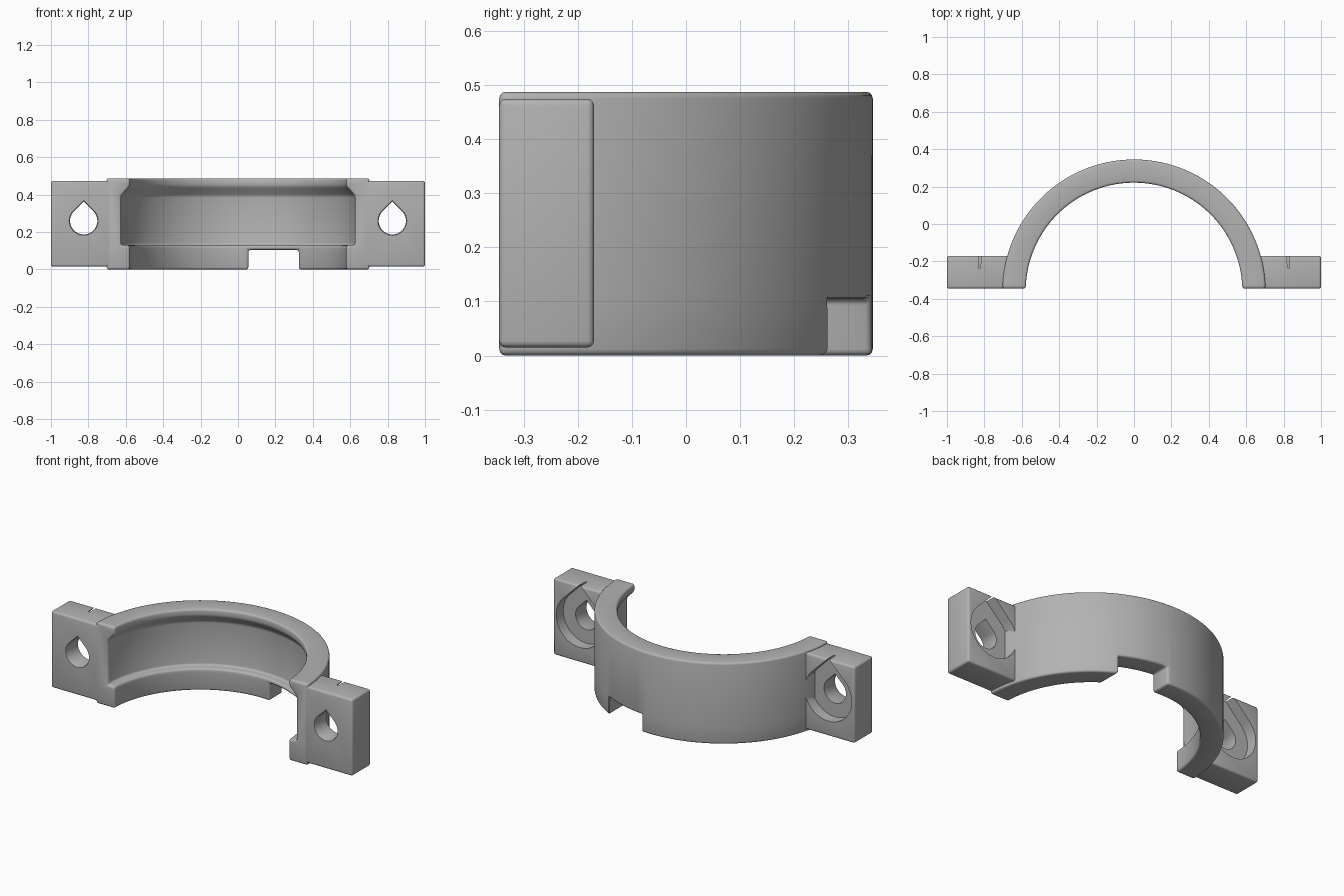
import bpy, bmesh, math

cube = bpy.data.objects.get("Cube")
if cube:
    bpy.data.objects.remove(cube, do_unlink=True)

GREY = (0.45, 0.45, 0.45, 1)
mat = bpy.data.materials.new("plain grey")
mat.use_nodes = True
mat.diffuse_color = GREY
mat.node_tree.nodes["Principled BSDF"].inputs["Base Color"].default_value = GREY

FRONT, BACK = -0.345, -0.17     # depth range of the bolt flanges
CY = -0.358                     # arc centre
R_OUT, R_IN, R_GROOVE = 0.703, 0.579, 0.626
HEIGHT, NOTCH_TOP, LIP_TOP = 0.487, 0.105, 0.13


def make_object(name, bm):
    bmesh.ops.recalc_face_normals(bm, faces=bm.faces)
    mesh = bpy.data.meshes.new(name)
    bm.to_mesh(mesh)
    bm.free()
    obj = bpy.data.objects.new(name, mesh)
    bpy.context.collection.objects.link(obj)
    mesh.materials.append(mat)
    return obj


def apply_modifier(obj, kind, **settings):
    mod = obj.modifiers.new(kind.title(), kind)
    for key, value in settings.items():
        setattr(mod, key, value)
    bpy.ops.object.select_all(action='DESELECT')
    obj.select_set(True)
    bpy.context.view_layer.objects.active = obj
    bpy.ops.object.modifier_apply(modifier=mod.name)


def smooth(obj):
    bpy.ops.object.select_all(action='DESELECT')
    obj.select_set(True)
    bpy.context.view_layer.objects.active = obj
    bpy.ops.object.shade_smooth_by_angle(angle=math.radians(32))


# Half ring: section swept in three spans, the middle one being the notch
section = [(R_OUT, 0), (R_OUT, NOTCH_TOP), (R_OUT, HEIGHT), (R_IN, HEIGHT),
           (R_IN, 0.445), (R_GROOVE, 0.395), (R_GROOVE, LIP_TOP),
           (R_IN, LIP_TOP), (R_IN, NOTCH_TOP), (R_IN, 0)]
SPANS = (40, 9, 26)


def station_angles(r):
    end = math.acos((FRONT - CY) / r)
    stops = [-end, math.asin(0.055 / r), math.asin(0.325 / r), end]
    angles = [stops[0]]
    for a, b, n in zip(stops, stops[1:], SPANS):
        angles += [a + (b - a) * (i + 1) / n for i in range(n)]
    return angles


bm = bmesh.new()
columns = []
for r, z in section:
    columns.append([bm.verts.new((r * math.sin(a), CY + r * math.cos(a), z))
                    for a in station_angles(r)])
n = len(section)
first, last = SPANS[0], SPANS[0] + SPANS[1]


def strip(i, j, k):
    bm.faces.new((columns[i][k], columns[i][k + 1], columns[j][k + 1], columns[j][k]))


for k in range(sum(SPANS)):
    if first <= k < last:
        for i in range(1, n - 2):
            strip(i, i + 1, k)
        strip(n - 2, 1, k)
    else:
        for i in range(n):
            strip(i, (i + 1) % n, k)
for k in (first, last):
    bm.faces.new([columns[i][k] for i in (0, 1, n - 2, n - 1)])
for k in (0, -1):
    bm.faces.new([c[k] for c in columns])
bmesh.ops.delete(bm, geom=[v for v in bm.verts if not v.link_faces], context='VERTS')
ring = make_object("half_ring", bm)
apply_modifier(ring, 'BEVEL', width=0.012, segments=3, limit_method='ANGLE',
               angle_limit=math.radians(30))
smooth(ring)


# Teardrop cutter: bolt hole in front, wider recess behind
def teardrop_cutter(cx, cz):
    bm = bmesh.new()
    rings = []
    for y, r in [(-0.35, 0.08), (-0.336, 0.073), (-0.235, 0.073),
                 (-0.235, 0.155), (-0.16, 0.156)]:
        pts = [(0, r * math.sqrt(2))]
        for i in range(37):
            a = math.radians(45 - 270 * i / 36)
            pts.append((r * math.cos(a), r * math.sin(a)))
        rings.append([bm.verts.new((cx + x, y, cz + z)) for x, z in pts])
    for a, b in zip(rings, rings[1:]):
        for i in range(len(a)):
            j = (i + 1) % len(a)
            bm.faces.new((a[i], a[j], b[j], b[i]))
    bm.faces.new(rings[0])
    bm.faces.new(rings[-1])
    return make_object("hole_cutter", bm)


# Bolt flanges
for name, side in (("left_flange", 1), ("right_flange", -1)):
    lo, hi = (0.65, FRONT, 0.015), (1.0, BACK, 0.474)
    bm = bmesh.new()
    bmesh.ops.create_cube(bm, size=1)
    for v in bm.verts:
        v.co = [(a + b) / 2 + c * (b - a) for a, b, c in zip(lo, hi, v.co)]
        v.co.x *= side
    flange = make_object(name, bm)
    apply_modifier(flange, 'BEVEL', width=0.012, segments=3)
    cutter = teardrop_cutter(side * 0.825, 0.26)
    apply_modifier(flange, 'BOOLEAN', object=cutter, operation='DIFFERENCE', solver='EXACT')
    bpy.data.objects.remove(cutter, do_unlink=True)
    smooth(flange)
